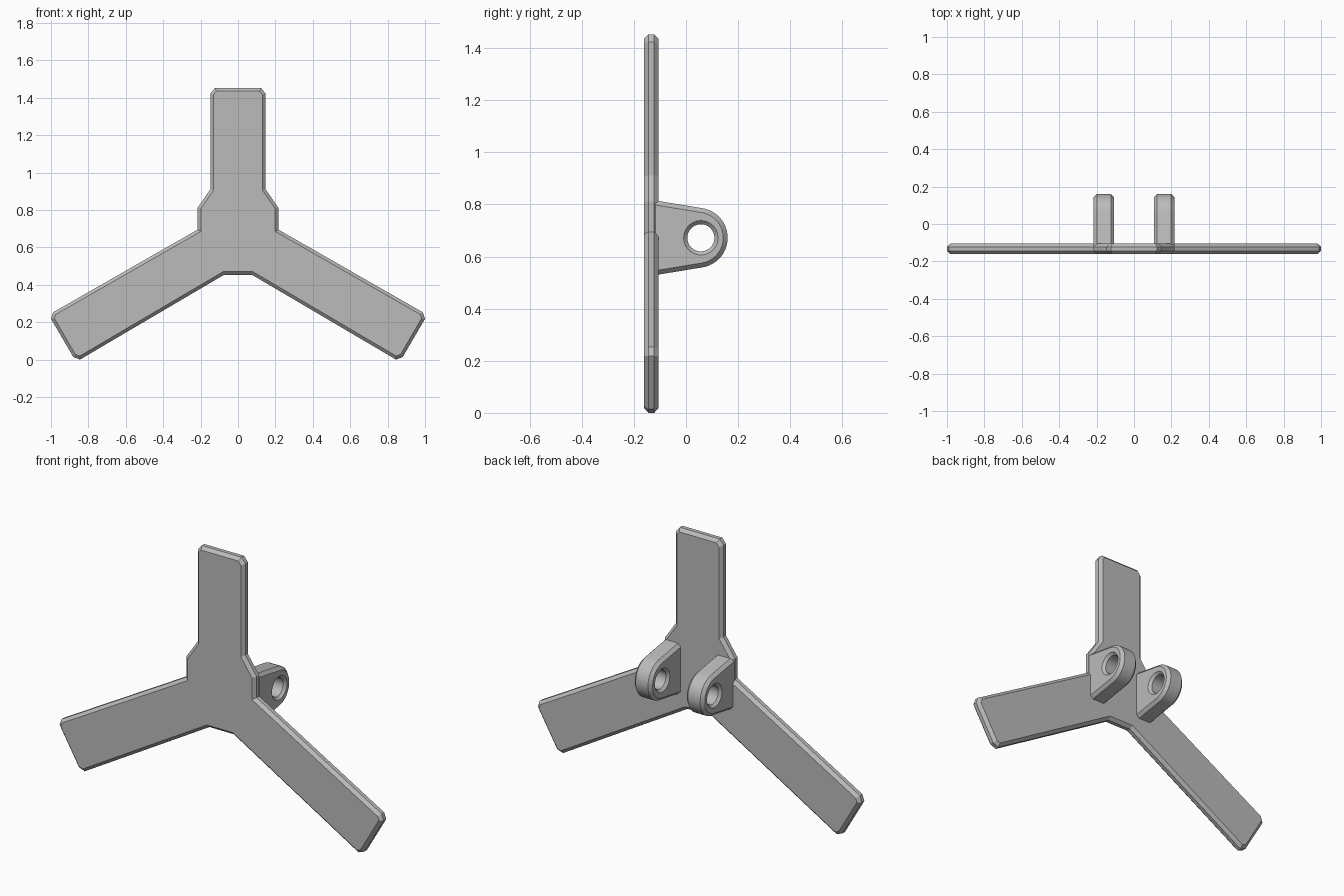
import bpy, bmesh
from math import sin, cos, radians
from mathutils import Vector

cube = bpy.data.objects.get("Cube")
if cube:
    bpy.data.objects.remove(cube, do_unlink=True)

CHAMFER = 0.017

grey = bpy.data.materials.new("plain grey")
grey.use_nodes = True
grey.diffuse_color = (0.5, 0.5, 0.5, 1)
grey.node_tree.nodes["Principled BSDF"].inputs["Base Color"].default_value = (0.5, 0.5, 0.5, 1)


def add_object(name, bm):
    bmesh.ops.recalc_face_normals(bm, faces=bm.faces)
    mesh = bpy.data.meshes.new(name)
    bm.to_mesh(mesh)
    bm.free()
    mesh.materials.append(grey)
    obj = bpy.data.objects.new(name, mesh)
    bpy.context.collection.objects.link(obj)
    return obj


def chamfered_prism(name, outline, depth):
    """Extrude a closed outline along depth and chamfer the rims of both caps."""
    bm = bmesh.new()
    cap = bm.faces.new([bm.verts.new(p) for p in outline])
    rim = set(cap.edges)
    result = bmesh.ops.extrude_face_region(bm, geom=[cap], use_keep_orig=True)
    end = [g for g in result["geom"] if isinstance(g, bmesh.types.BMFace)][0]
    bmesh.ops.translate(bm, verts=end.verts, vec=depth)
    rim |= set(end.edges)
    bmesh.ops.bevel(bm, geom=list(rim), offset=CHAMFER, segments=1,
                    affect="EDGES", clamp_overlap=True)
    return add_object(name, bm)


def smooth(obj):
    bpy.ops.object.select_all(action="DESELECT")
    obj.select_set(True)
    bpy.context.view_layer.objects.active = obj
    bpy.ops.object.shade_smooth_by_angle(angle=radians(25))


# Three-armed plate, mirrored from its left half
half = [(0.123, 1.453), (0.147, 1.423), (0.147, 0.912), (0.216, 0.812),
        (0.216, 0.695), (0.988, 0.253), (1.0, 0.218), (0.881, 0.014),
        (0.845, 0.0), (0.075, 0.453)]
outline = half + [(-x, z) for x, z in reversed(half)]
chamfered_prism("three_armed_plate", [(x, -0.161, z) for x, z in outline],
                Vector((0, 0.056, 0)))

# Pair of rounded lugs behind the plate
MID_Z, ROUND_Y, ROUND_R = 0.672, 0.045, 0.115
HOLE_Y, HOLE_R, FLARE = 0.057, 0.052, 0.014
LUG_IN, LUG_OUT = 0.106, 0.216
arc = [radians(-80 + 160 * i / 24) for i in range(25)]
profile = [(-0.135, MID_Z - 0.146)]
profile += [(ROUND_Y + ROUND_R * cos(a), MID_Z + ROUND_R * sin(a)) for a in arc]
profile += [(-0.135, MID_Z + 0.146)]


def hole_cutter(side):
    """Round bore that flares out at both lug faces."""
    bm = bmesh.new()
    wide = HOLE_R + FLARE
    stations = [(LUG_IN - 0.01, wide + 0.01), (LUG_IN + FLARE, HOLE_R),
                (LUG_OUT - FLARE, HOLE_R), (LUG_OUT + 0.01, wide + 0.01)]
    rings = []
    for x, r in stations:
        angles = [radians(i * 7.5) for i in range(48)]
        rings.append([bm.verts.new((side * x, HOLE_Y + r * cos(a), MID_Z + r * sin(a)))
                      for a in angles])
    for a, b in zip(rings, rings[1:]):
        for i in range(48):
            j = (i + 1) % 48
            bm.faces.new((a[i], a[j], b[j], b[i]))
    bm.faces.new(rings[0])
    bm.faces.new(rings[-1])
    cutter = add_object("hole_cutter", bm)
    cutter.hide_render = True
    return cutter


for name, side in (("left_lug", 1), ("right_lug", -1)):
    lug = chamfered_prism(name, [(side * LUG_IN, y, z) for y, z in profile],
                          Vector((side * (LUG_OUT - LUG_IN), 0, 0)))
    cutter = hole_cutter(side)
    cut = lug.modifiers.new("hole", "BOOLEAN")
    cut.operation = "DIFFERENCE"
    cut.solver = "EXACT"
    cut.object = cutter
    bpy.context.view_layer.objects.active = lug
    bpy.ops.object.modifier_apply(modifier=cut.name)
    bpy.data.objects.remove(cutter, do_unlink=True)
    smooth(lug)
